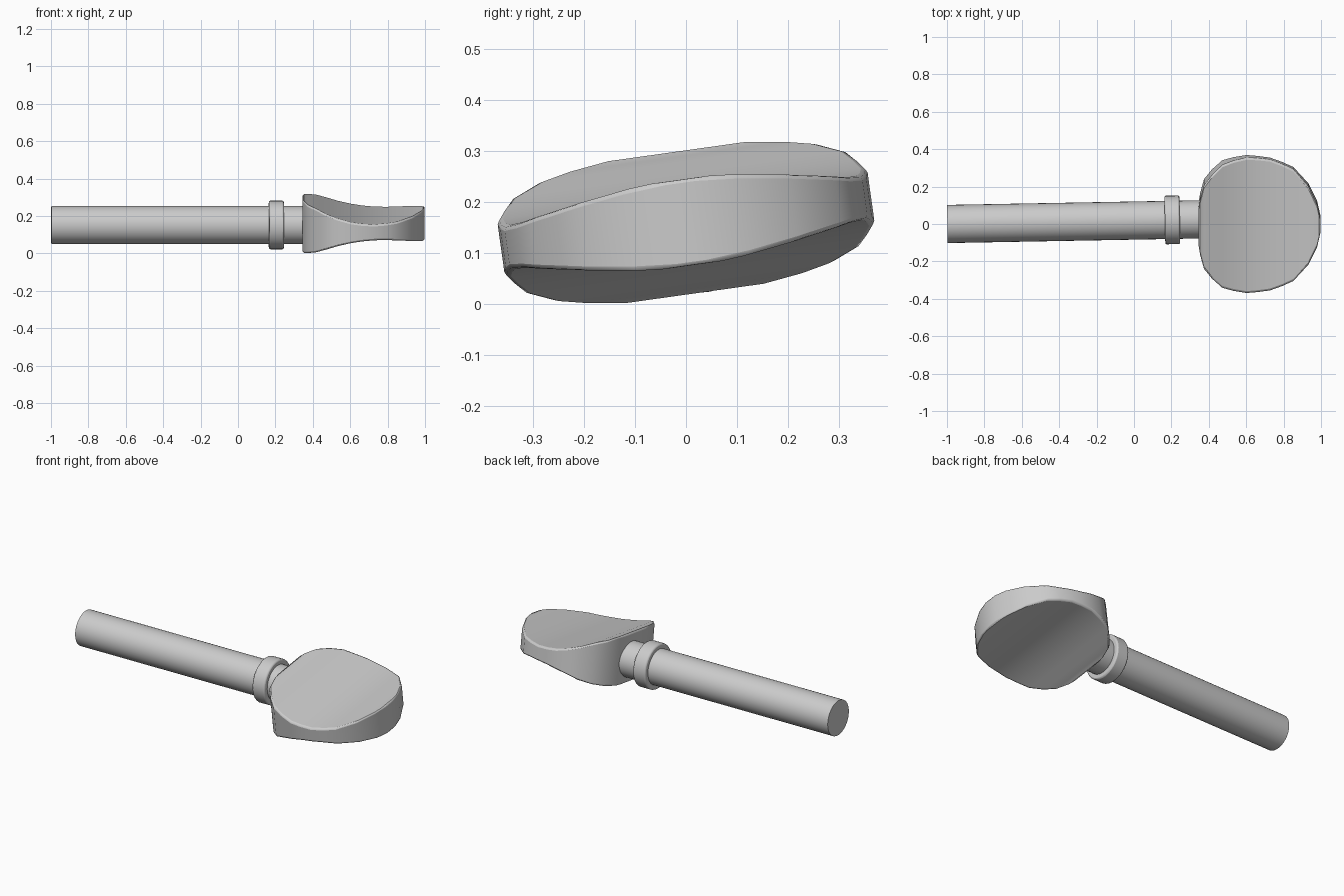
import bpy, bmesh, math
from mathutils import Matrix

if "Cube" in bpy.data.objects:
    bpy.data.objects.remove(bpy.data.objects["Cube"])

TILT = 0.022 / 1.2          # the shaft drifts slightly towards +y


def finish(obj, bevel):
    if bevel:
        mod = obj.modifiers.new("soft_edges", 'BEVEL')
        mod.width = bevel
        mod.segments = 2
        mod.limit_method = 'ANGLE'
        mod.angle_limit = math.radians(40)
    bpy.ops.object.select_all(action='DESELECT')
    obj.select_set(True)
    bpy.context.view_layer.objects.active = obj
    bpy.ops.object.shade_smooth_by_angle(angle=math.radians(35))


def rod(name, x0, x1, r, bevel=0):
    """Cylinder along the tilted shaft axis."""
    xm = (x0 + x1) / 2
    bpy.ops.mesh.primitive_cylinder_add(
        vertices=32, radius=r, depth=x1 - x0,
        location=(xm, (xm + 1) * TILT, 0.152),
        rotation=(0, math.pi / 2, math.atan(TILT)))
    obj = bpy.context.object
    obj.name = name
    finish(obj, bevel)


# Shaft (runs through into the head) and collar
rod("shaft", -0.998, 0.40, 0.102)
rod("collar", 0.165, 0.245, 0.13, 0.008)

# Head: stations of (x, half width, half thickness), dished on both faces
stations = [(0.342, 0.09, 0.142), (0.352, 0.15, 0.140), (0.372, 0.225, 0.130),
            (0.415, 0.28, 0.118), (0.47, 0.332, 0.096), (0.53, 0.352, 0.075),
            (0.60, 0.366, 0.057), (0.66, 0.362, 0.048), (0.725, 0.354, 0.043),
            (0.79, 0.33, 0.045), (0.85, 0.302, 0.051), (0.93, 0.212, 0.067),
            (0.977, 0.115, 0.081), (0.996, 0.03, 0.088)]
bm = bmesh.new()
rings = [[bm.verts.new((x, sy * w, sz * h))
          for sy, sz in ((-1, -1), (1, -1), (1, 1), (-1, 1))]
         for x, w, h in stations]
for a, b in zip(rings, rings[1:]):
    for i in range(4):
        j = (i + 1) % 4
        bm.faces.new((a[i], a[j], b[j], b[i]))
bm.faces.new(rings[0])
bm.faces.new(rings[-1])
bmesh.ops.recalc_face_normals(bm, faces=bm.faces)

# Roll the head about the peg's length
bmesh.ops.transform(bm, verts=bm.verts, matrix=Matrix.Translation((0.002, 0, 0.16))
                    @ Matrix.Rotation(math.radians(8), 4, 'X'))
mesh = bpy.data.meshes.new("thumb_head")
bm.to_mesh(mesh)
bm.free()
head = bpy.data.objects.new("thumb_head", mesh)
bpy.context.collection.objects.link(head)
finish(head, 0.01)
